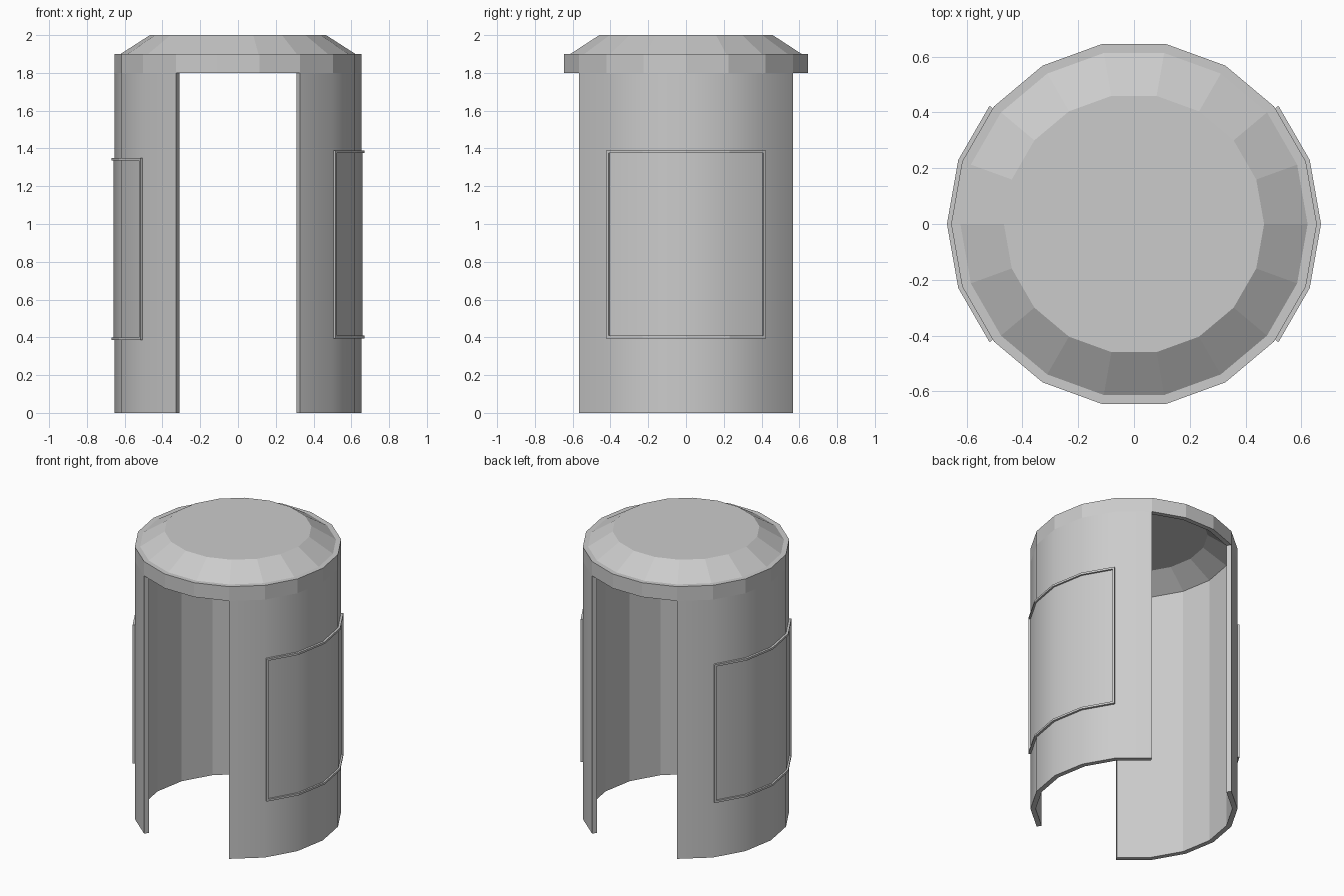
import bpy, bmesh, math

if "Cube" in bpy.data.objects:
    bpy.data.objects.remove(bpy.data.objects["Cube"])

STEP = 20          # 18-sided plan
R_OUT, R_IN = 0.655, 0.622


def on_polygon(r, deg):
    """Point on the 18-gon, measured along its straight chords."""
    k = math.floor(deg / STEP + 1e-9)
    t = deg / STEP - k
    a, b = math.radians(k * STEP), math.radians((k + 1) * STEP)
    return (r * (math.cos(a) * (1 - t) + math.cos(b) * t),
            r * (math.sin(a) * (1 - t) + math.sin(b) * t))


def finish(name, bm):
    bmesh.ops.remove_doubles(bm, verts=bm.verts, dist=1e-5)
    me = bpy.data.meshes.new(name)
    bm.to_mesh(me)
    bm.free()
    ob = bpy.data.objects.new(name, me)
    bpy.context.collection.objects.link(ob)
    return ob


def add_sector(bm, angles, r0, r1, z0, z1, top=True, bottom=True, ends=True,
               inner=True, smooth=False):
    """Curved box following the polygon through the given angles."""
    rows = []
    for a in angles:
        rows.append([bm.verts.new((*on_polygon(r, a), z))
                     for r, z in ((r0, z0), (r1, z0), (r1, z1), (r0, z1))])
    for p, q in zip(rows, rows[1:]):
        bm.faces.new((p[1], q[1], q[2], p[2])).smooth = smooth
        if inner:
            bm.faces.new((q[0], p[0], p[3], q[3]))
        if top:
            bm.faces.new((p[2], q[2], q[3], p[3]))
        if bottom:
            bm.faces.new((p[0], q[0], q[1], p[1]))
    if ends:
        bm.faces.new(rows[0])
        bm.faces.new(rows[-1][::-1])


for side, mid, z0, z1 in (("right", 0, 0.395, 1.39), ("left", 180, 0.385, 1.35)):
    # curved side wall
    bm = bmesh.new()
    add_sector(bm, range(mid - 60, mid + 61, STEP), R_IN, R_OUT, 0, 1.8,
               top=False, smooth=True)
    finish(side + "_wall", bm)

    # thin panel on the wall
    e, w, t = 39.3, 1.2, 0.014
    path = [mid + a for a in (-e, -20, 0, 20, e)]
    bm = bmesh.new()
    add_sector(bm, path, R_OUT, R_OUT + 0.003, z0 + t / 2, z1 - t / 2,
               top=False, bottom=False, ends=False, inner=False, smooth=True)
    finish(side + "_panel", bm)

    # raised frame around the panel
    bm = bmesh.new()
    rf = 0.67
    for lo in (z0, z1 - t):
        add_sector(bm, path, R_OUT, rf, lo, lo + t, inner=False)
    for a in (mid - e, mid + e - w):
        add_sector(bm, (a, a + w), R_OUT, rf, z0 + t, z1 - t,
                   top=False, bottom=False, ends=True, inner=False)
    finish(side + "_panel_frame", bm)

# ring beam, with an underside only over the two openings
bm = bmesh.new()
for start in (-60, 60, 120, 240):
    opening = start in (60, 240)
    stop = {-60: 60, 60: 120, 120: 240, 240: 300}[start]
    add_sector(bm, range(start, stop + 1, STEP), R_IN, R_OUT, 1.8, 1.9,
               bottom=opening, ends=False)
finish("ring_beam", bm)

# chamfered roof
bm = bmesh.new()
low, high = [[bm.verts.new((*on_polygon(r, a), z)) for a in range(0, 360, STEP)]
             for r, z in ((R_IN, 1.9), (0.466, 2.0))]
for i in range(18):
    j = (i + 1) % 18
    bm.faces.new((low[i], low[j], high[j], high[i]))
bm.faces.new(high)
finish("roof", bm)
